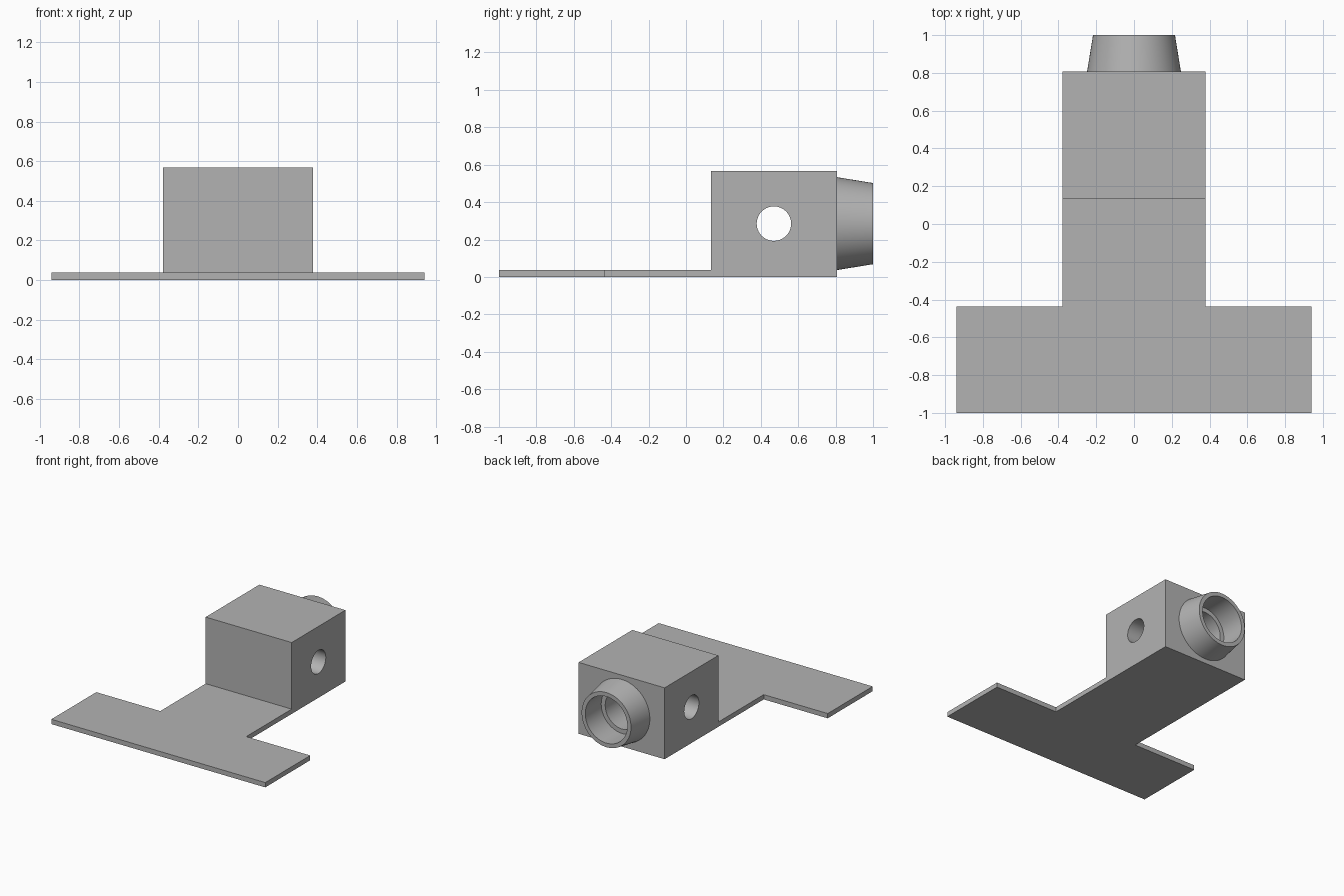
import bpy, bmesh, math
from mathutils import Matrix

cube = bpy.data.objects.get("Cube")
if cube:
    bpy.data.objects.remove(cube, do_unlink=True)

GREY = (0.45, 0.45, 0.45, 1)
grey = bpy.data.materials.new("plain grey")
grey.use_nodes = True
grey.diffuse_color = GREY
grey.node_tree.nodes["Principled BSDF"].inputs["Base Color"].default_value = GREY

AXIS_Z = 0.285      # height shared by the collar, bore and cross hole
HALF_W = 0.378      # half width of stem and housing
FRONT, BACK, TOP = 0.134, 0.808, 0.567


def finish(name, bm):
    bmesh.ops.recalc_face_normals(bm, faces=bm.faces)
    mesh = bpy.data.meshes.new(name)
    bm.to_mesh(mesh)
    bm.free()
    mesh.materials.append(grey)
    obj = bpy.data.objects.new(name, mesh)
    bpy.context.collection.objects.link(obj)
    return obj


def prism(name, outline, height):
    bm = bmesh.new()
    face = bm.faces.new([bm.verts.new((x, y, 0)) for x, y in outline])
    top = bmesh.ops.extrude_face_region(bm, geom=[face])["geom"]
    bmesh.ops.translate(bm, vec=(0, 0, height),
                        verts=[v for v in top if isinstance(v, bmesh.types.BMVert)])
    return finish(name, bm)


def round_bar(name, r1, r2, start, end, axis="Y", y=0):
    """Cylinder or cone along Y (start to end) or along X at the given y."""
    bm = bmesh.new()
    bmesh.ops.create_cone(bm, cap_ends=True, segments=64, radius1=r1, radius2=r2,
                          depth=end - start)
    mid = (start + end) / 2
    if axis == "Y":
        m = Matrix.Translation((0, mid, AXIS_Z)) @ Matrix.Rotation(-math.pi / 2, 4, "X")
    else:
        m = Matrix.Translation((mid, y, AXIS_Z)) @ Matrix.Rotation(math.pi / 2, 4, "Y")
    bmesh.ops.transform(bm, matrix=m, verts=bm.verts)
    return finish(name, bm)


def combine(target, tool, operation):
    mod = target.modifiers.new(tool.name, "BOOLEAN")
    mod.operation, mod.solver, mod.object = operation, "EXACT", tool
    bpy.context.view_layer.objects.active = target
    bpy.ops.object.modifier_apply(modifier=mod.name)
    bpy.data.objects.remove(tool, do_unlink=True)


# T-shaped base plate
right = [(0.94, -1), (0.94, -0.436), (HALF_W, -0.436), (HALF_W, BACK)]
body = prism("mounting_bracket", right + [(-x, y) for x, y in reversed(right)], 0.038)

# Block housing on the stem
housing = prism("housing", [(-HALF_W, FRONT), (HALF_W, FRONT),
                            (HALF_W, BACK), (-HALF_W, BACK)], TOP)
combine(body, housing, "UNION")

# Tapered collar at the back
combine(body, round_bar("collar", 0.253, 0.217, BACK - 0.03, 1.0), "UNION")

# Stepped bore and cross hole
combine(body, round_bar("bore", 0.185, 0.185, 0.8, 1.1), "DIFFERENCE")
combine(body, round_bar("inner_bore", 0.15, 0.15, 0.3, 0.9), "DIFFERENCE")
combine(body, round_bar("cross_hole", 0.092, 0.092, -0.6, 0.6, "X", 0.47), "DIFFERENCE")

# Smooth round walls, crisp corners
bpy.ops.object.select_all(action="DESELECT")
body.select_set(True)
bpy.context.view_layer.objects.active = body
bpy.ops.object.shade_smooth_by_angle(angle=math.radians(30))
